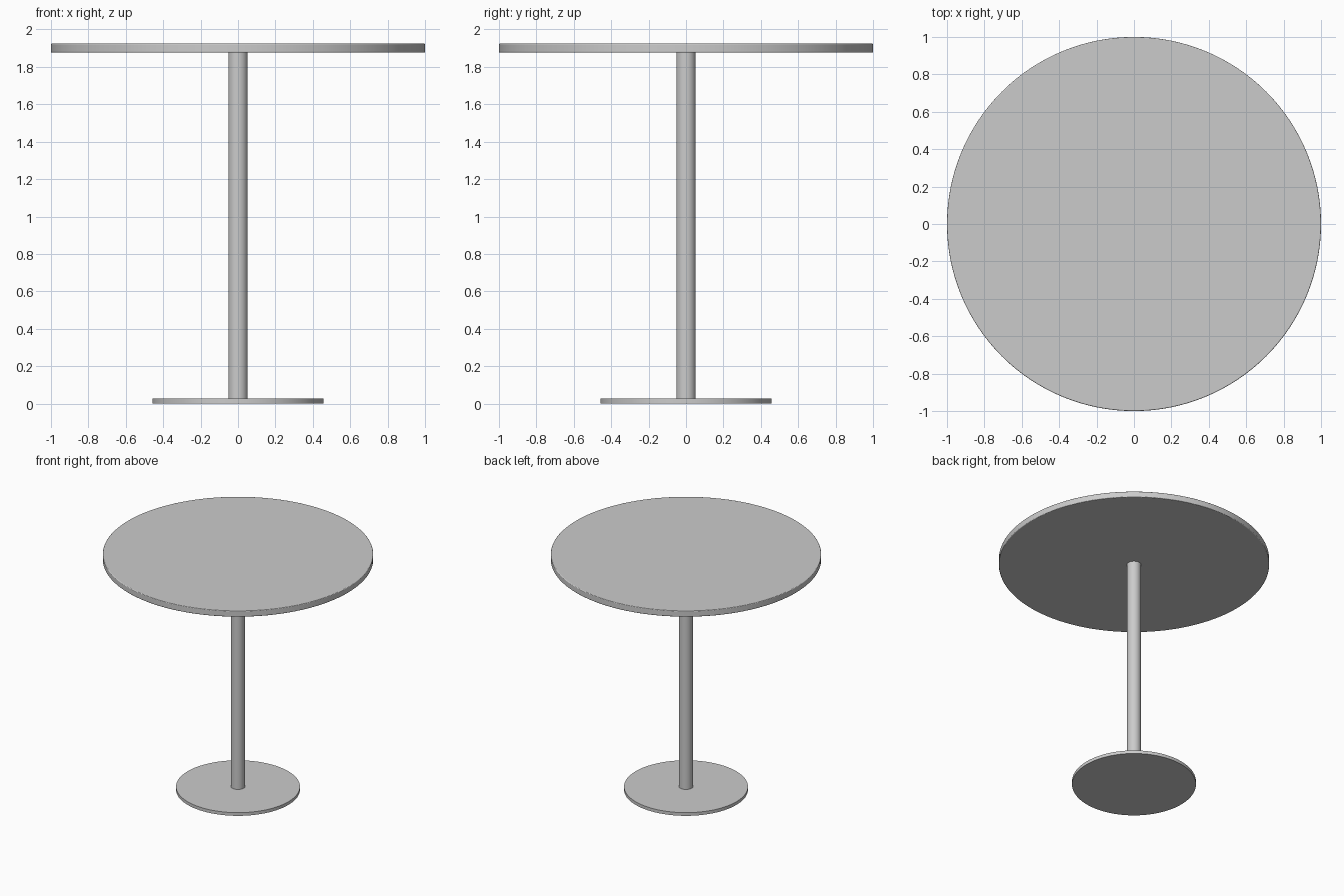
import bpy
import math

if "Cube" in bpy.data.objects:
    bpy.data.objects.remove(bpy.data.objects["Cube"])


def disc(name, radius, z0, z1, bevel=0.0, sides=128):
    """Upright smooth cylinder between two heights, with optional softened rims."""
    bpy.ops.mesh.primitive_cylinder_add(
        vertices=sides, radius=radius, depth=z1 - z0, location=(0, 0, (z0 + z1) / 2))
    ob = bpy.context.object
    ob.name = name
    if bevel:
        mod = ob.modifiers.new("rim", 'BEVEL')
        mod.width = bevel
        mod.segments = 3
        mod.limit_method = 'ANGLE'
        mod.angle_limit = math.radians(40)
    bpy.ops.object.shade_smooth_by_angle(angle=math.radians(35))
    return ob


# Round floor plate
disc("base_plate", 0.458, 0.0, 0.026)

# Central post, running through the plate up to the top
disc("column", 0.052, 0.0, 1.877, sides=64)

# Round table top with softened rims
disc("table_top", 1.0, 1.876, 1.925, bevel=0.005)
